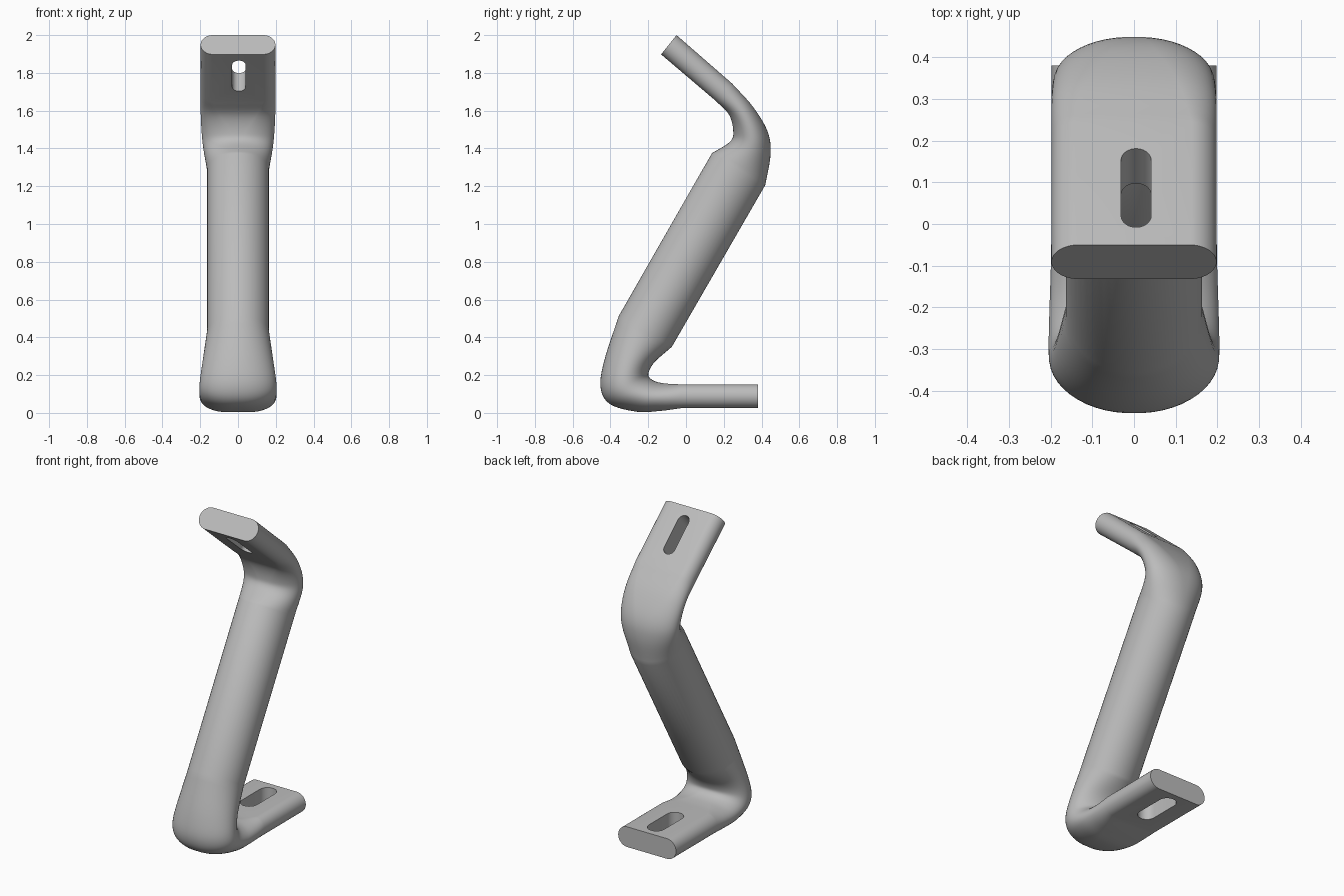
import bpy, bmesh, math
from mathutils import Vector, Matrix

if "Cube" in bpy.data.objects:
    bpy.data.objects.remove(bpy.data.objects["Cube"])

metal = bpy.data.materials.new("grey metal")
metal.use_nodes = True
GREY = (0.5, 0.5, 0.5, 1)
metal.diffuse_color = GREY
metal.node_tree.nodes["Principled BSDF"].inputs["Base Color"].default_value = GREY

SIDES = 48
THICK = 0.125

# Sections: front/under point (y, z), back/upper point (y, z), half width, flatness
upper_bend = [
    (0.156, 1.653, 0.245, 1.743, 0.198, 1.0),
    (0.228, 1.578, 0.355, 1.62, 0.198, 0.7),
    (0.25, 1.49, 0.432, 1.49, 0.193, 0.3),
    (0.232, 1.435, 0.448, 1.37, 0.184, 0.1),
    (0.137, 1.375, 0.42, 1.206, 0.164, 0.0),
]
lower_bend = [
    (-0.357, 0.512, -0.075, 0.349, 0.164, 0.0),
    (-0.435, 0.27, -0.165, 0.27, 0.188, 0.0),
    (-0.452, 0.13, -0.198, 0.212, 0.202, 0.1),
    (-0.4, 0.045, -0.188, 0.182, 0.205, 0.2),
    (-0.26, 0.006, -0.15, 0.163, 0.203, 0.4),
    (-0.14, 0.01, -0.09, 0.154, 0.2, 0.7),
    (-0.018, 0.026, -0.018, 0.151, 0.198, 1.0),
]
top_end = (-0.132, 1.898, -0.05, 2.0, 0.198, 1.0)
foot_end = (0.38, 0.026, 0.38, 0.151, 0.198, 1.0)


def smooth_rows(rows, steps=6):
    """Catmull-Rom interpolation through the section rows."""
    first = [2 * a - b for a, b in zip(rows[0], rows[1])]
    last = [2 * a - b for a, b in zip(rows[-1], rows[-2])]
    pts = [first, *rows, last]
    out = []
    for i in range(1, len(pts) - 2):
        for s in range(steps):
            t = s / steps
            out.append([b + 0.5 * t * (c - a + t * (2 * a - 5 * b + 4 * c - d
                        + t * (3 * (b - c) + d - a)))
                        for a, b, c, d in zip(*pts[i - 1:i + 3])])
    return out + [rows[-1]]


def ring(bm, row):
    """One cross-section, between an ellipse and a flat bar with round edges."""
    low, high = Vector((0, row[0], row[1])), Vector((0, row[2], row[3]))
    width, flat = row[4], row[5]
    mid, half = (low + high) / 2, (high - low) / 2
    verts = []
    for k in range(SIDES):
        a = math.tau * (k + 0.5) / SIDES
        c = math.cos(a)
        bar = math.copysign(width - half.length, c) + half.length * c
        x = (1 - flat) * width * c + flat * bar
        verts.append(bm.verts.new(mid + half * math.sin(a) + Vector((x, 0, 0))))
    return verts


def make_object(name, bm):
    bmesh.ops.recalc_face_normals(bm, faces=bm.faces)
    mesh = bpy.data.meshes.new(name)
    bm.to_mesh(mesh)
    bm.free()
    obj = bpy.data.objects.new(name, mesh)
    bpy.context.collection.objects.link(obj)
    return obj


def loft(name, rows):
    bm = bmesh.new()
    rings = [ring(bm, r) for r in rows]
    for a, b in zip(rings, rings[1:]):
        for k in range(SIDES):
            n = (k + 1) % SIDES
            bm.faces.new((a[k], a[n], b[n], b[k]))
    bm.faces.new(rings[0])
    bm.faces.new(rings[-1])
    return make_object(name, bm)


def cut_slot(target, centre, tilt, length, radius):
    """Cut a round-ended slot through a flat end."""
    bm = bmesh.new()
    outline = []
    for k in range(32):
        a = math.pi * (k if k < 16 else k - 1) / 15
        if k >= 16:
            a = math.pi * (1 + (k - 16) / 15)
        shift = (length / 2 - radius) * (1 if k < 16 else -1)
        outline.append(bm.verts.new((radius * math.cos(a),
                                     shift + radius * math.sin(a), -THICK)))
    face = bm.faces.new(outline)
    top = bmesh.ops.extrude_face_region(bm, geom=[face])["geom"]
    bmesh.ops.translate(bm, vec=(0, 0, 2 * THICK),
                        verts=[g for g in top if isinstance(g, bmesh.types.BMVert)])
    bm.transform(Matrix.Translation(centre) @ Matrix.Rotation(tilt, 4, "X"))
    cutter = make_object("slot_cutter", bm)
    cutter.hide_render = True
    mod = target.modifiers.new("slot", "BOOLEAN")
    mod.operation, mod.solver, mod.object = "DIFFERENCE", "EXACT", cutter
    bpy.ops.object.modifier_apply(modifier=mod.name)
    bpy.data.objects.remove(cutter)


# Bent tube with flattened ends
bracket = loft("bent_tube_bracket",
               [top_end, *smooth_rows(upper_bend), *smooth_rows(lower_bend), foot_end])
bracket.data.materials.append(metal)
bpy.context.view_layer.objects.active = bracket
bracket.select_set(True)

# Slots in the upper tab and the foot
cut_slot(bracket, (0.005, 0.044, 1.832), math.radians(-41), 0.25, 0.036)
cut_slot(bracket, (0, 0.2, 0.088), 0, 0.28, 0.052)

bpy.ops.object.shade_smooth_by_angle(angle=math.radians(35))
